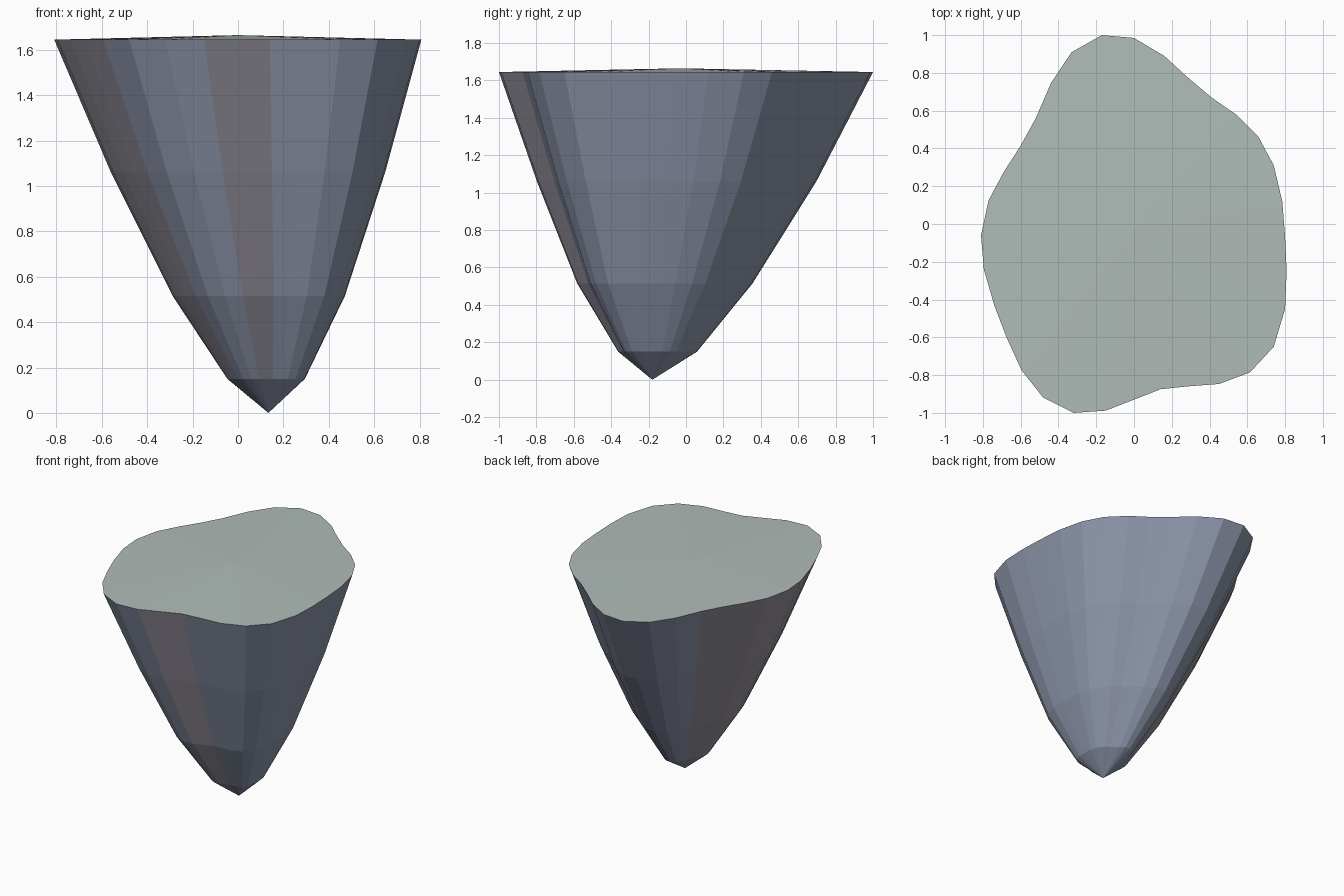
import bpy, bmesh

if "Cube" in bpy.data.objects:
    bpy.data.objects.remove(bpy.data.objects["Cube"])

# Irregular coastline, clockwise from the back
OUTLINE = [(-.17, 1), (0, .985), (.16, .89), (.28, .78), (.41, .67), (.54, .58), (.66, .46),
           (.74, .31), (.785, .12), (.80, -.07), (.808, -.25), (.80, -.45), (.74, -.65),
           (.615, -.785), (.45, -.847), (.28, -.86), (.14, -.875), (0, -.93), (-.15, -.988),
           (-.32, -1), (-.48, -.92), (-.595, -.775), (-.675, -.60), (-.74, -.43),
           (-.795, -.24), (-.81, -.06), (-.77, .125), (-.69, .275), (-.60, .415),
           (-.52, .56), (-.44, .745), (-.33, .91)]
# Each ring: scale, drift x, drift y, height
RINGS = [(1, 0, 0, 1.645), (.747, .045, -.05, 1.06),
         (.469, .092, -.113, .515), (.211, .124, -.152, .15)]
SUMMIT = (0, -.03, 1.665)
TIP = (.134, -.18, 0)
# Material slots: top surface, blue-grey rock, warmer rock
COLOURS = {"top_stone": (.434, .503, .474), "blue_rock": (.262, .298, .395),
           "warm_rock": (.30, .285, .335)}
WARM = {16, 17, *range(21, 29)}

bm = bmesh.new()
rings = [[bm.verts.new((x * s + dx, y * s + dy, z)) for x, y in OUTLINE]
         for s, dx, dy, z in RINGS]
n = len(OUTLINE)


def add_face(verts, slot):
    bm.faces.new(verts).material_index = slot


# Rock walls between neighbouring rings
for upper, lower in zip(rings, rings[1:]):
    for i in range(n):
        j = (i + 1) % n
        add_face((upper[i], upper[j], lower[j], lower[i]), 2 if i in WARM else 1)

# Slightly domed top and pointed underside
for ring, point, slot in ((rings[0], SUMMIT, 0), (rings[-1], TIP, 1)):
    centre = bm.verts.new(point)
    for i in range(n):
        add_face((ring[i], ring[(i + 1) % n], centre), slot)

bmesh.ops.recalc_face_normals(bm, faces=bm.faces)
mesh = bpy.data.meshes.new("floating_rock")
bm.to_mesh(mesh)
bm.free()
for name, rgb in COLOURS.items():
    mat = bpy.data.materials.new(name)
    mat.diffuse_color = (*rgb, 1)
    mat.use_nodes = True
    mat.node_tree.nodes["Principled BSDF"].inputs["Base Color"].default_value = mat.diffuse_color
    mesh.materials.append(mat)
bpy.context.collection.objects.link(bpy.data.objects.new("floating_rock", mesh))
